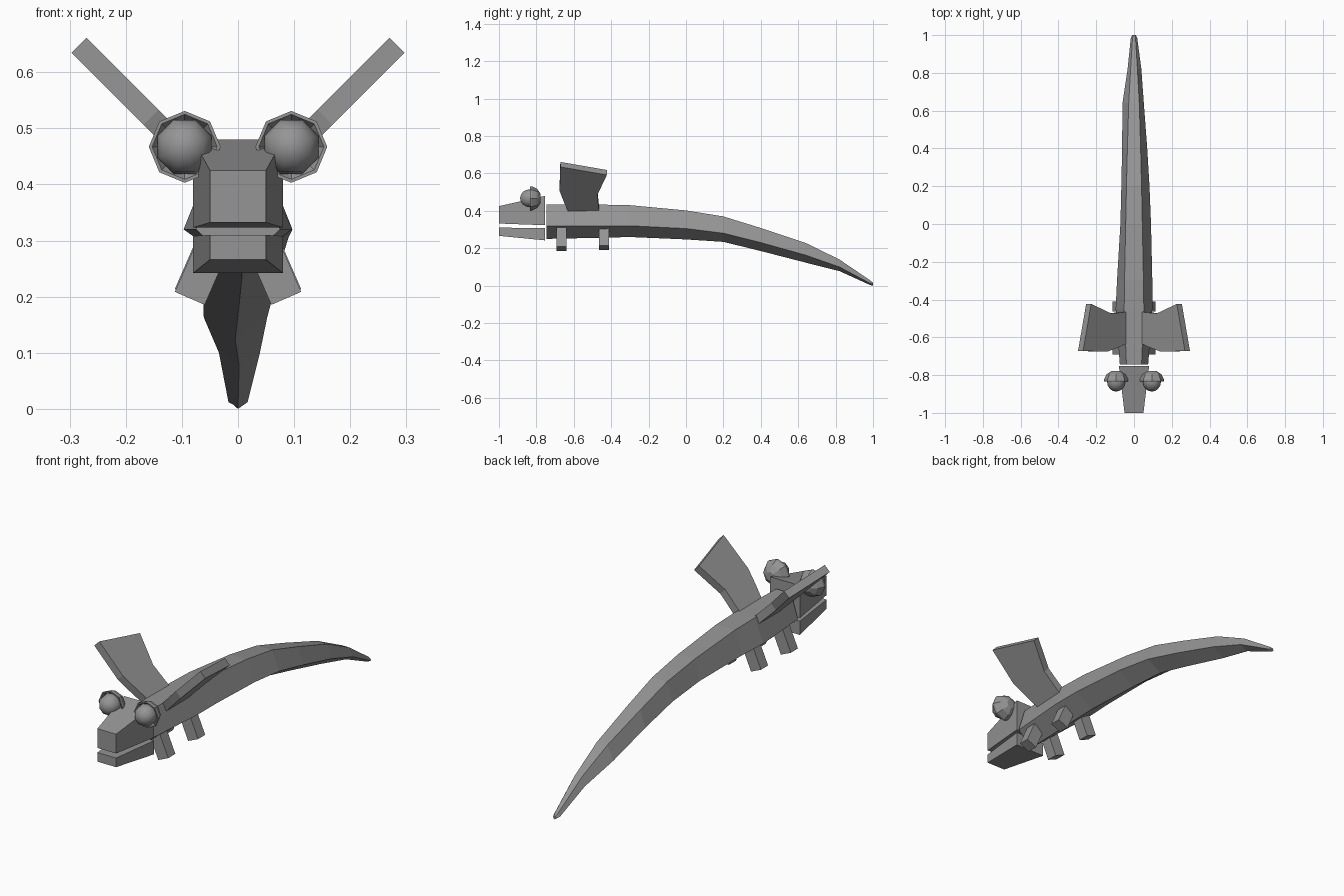
import bpy, bmesh, math
from mathutils import Vector, Matrix

if "Cube" in bpy.data.objects:
    bpy.data.objects.remove(bpy.data.objects["Cube"])

grey = bpy.data.materials.new("grey")
grey.diffuse_color = (0.3, 0.3, 0.3, 1)
grey.use_nodes = True
grey.node_tree.nodes["Principled BSDF"].inputs["Base Color"].default_value = grey.diffuse_color


def finish(name, bm):
    bmesh.ops.recalc_face_normals(bm, faces=bm.faces[:])
    me = bpy.data.meshes.new(name)
    bm.to_mesh(me)
    bm.free()
    me.materials.append(grey)
    ob = bpy.data.objects.new(name, me)
    bpy.context.collection.objects.link(ob)
    return ob


def loft(name, rings):
    """Skin a list of equal rings of points and cap both ends."""
    bm = bmesh.new()
    vs = [[bm.verts.new(p) for p in r] for r in rings]
    n = len(rings[0])
    for a, b in zip(vs, vs[1:]):
        for i in range(n):
            j = (i + 1) % n
            bm.faces.new((a[i], a[j], b[j], b[i]))
    bm.faces.new(vs[0])
    bm.faces.new(vs[-1][::-1])
    return finish(name, bm)


# Body and tail: flat top, side ridge, keel underneath
# y, top z, ridge z, keel z, top half width, left ridge x, right ridge x, keel x
sections = [
    (-0.745, 0.435, 0.320, 0.250, 0.040, -0.075, 0.075, 0.000),
    (-0.450, 0.433, 0.320, 0.256, 0.052, -0.097, 0.097, 0.005),
    (-0.300, 0.430, 0.320, 0.260, 0.050, -0.090, 0.097, 0.005),
    (0.000, 0.402, 0.305, 0.247, 0.044, -0.072, 0.090, 0.007),
    (0.200, 0.370, 0.280, 0.234, 0.040, -0.067, 0.082, 0.007),
    (0.400, 0.308, 0.230, 0.185, 0.035, -0.063, 0.070, 0.002),
    (0.640, 0.228, 0.163, 0.123, 0.028, -0.061, 0.052, -0.005),
    (0.820, 0.140, 0.100, 0.078, 0.018, -0.034, 0.039, 0.002),
    (0.985, 0.028, 0.012, 0.003, 0.008, -0.017, 0.017, 0.000),
    (1.000, 0.015, 0.008, 0.000, 0.004, -0.009, 0.009, 0.000),
]
loft("body", [[(-w, y, t), (w, y, t), (r, y, m), (k, y, b), (l, y, m)]
              for y, t, m, b, w, l, r, k in sections])


# Head halves: tapered blocks, each end given as y, half width, low z, high z
def block(name, ends):
    loft(name, [[(-w, y, a), (w, y, a), (w, y, b), (-w, y, b)]
                for y, w, a, b in ends])


block("upper_head", [(-1, 0.05, 0.332, 0.425), (-0.753, 0.08, 0.323, 0.48)])
block("lower_jaw", [(-1, 0.05, 0.266, 0.31), (-0.753, 0.08, 0.242, 0.308)])

for side, label in ((-1, "left"), (1, "right")):
    # Wing: curved plate leaning out at 45 degrees
    h = 0.0133
    plan = [((0.045, -0.630), (0.045, -0.465)),
            ((0.100, -0.655), (0.095, -0.470)),
            ((0.155, -0.676), (0.135, -0.473)),
            ((0.283, -0.672), (0.240, -0.423))]
    rings = []
    for (xf, yf), (xb, yb) in plan:
        rings.append([(side * (x + s * h), y, x + 0.365 - s * h)
                      for x, y, s in ((xf, yf, 1), (xb, yb, 1),
                                      (xb, yb, -1), (xf, yf, -1))])
    loft(label + "_wing", rings)

    # Legs: short square pegs splayed outwards
    for y, z0, place in ((-0.665, 0.197, "front"), (-0.4375, 0.202, "back")):
        along = Vector((-0.40, 0, 0.917))
        across = Vector((0.917, 0, 0.40)) * 0.029
        foot = Vector((0.086, y, z0))
        rings = []
        for d in (0, 0.11):
            c = foot + along * d
            ring = [c + across * s + Vector((0, t * 0.027, 0))
                    for s, t in ((-1, -1), (1, -1), (1, 1), (-1, 1))]
            rings.append([(side * p.x, p.y, p.z) for p in ring])
        loft(f"{label}_{place}_leg", rings)

    # Eye socket: faceted cup with a thick rim, open to the front
    cx, cy, cz = side * 0.095, -0.835, 0.467
    profile = [(0.046, 0.018), (0.058, 0.0), (0.064, 0.0), (0.064, 0.012),
               (0.050, 0.040), (0.022, 0.058)]
    loft(label + "_eye_socket",
         [[(cx + r * math.sin(i * math.pi / 4), cy + d,
            cz + r * math.cos(i * math.pi / 4)) for i in range(8)]
          for r, d in profile])

    # Eyeball: low-poly smooth sphere
    bm = bmesh.new()
    bmesh.ops.create_uvsphere(
        bm, u_segments=8, v_segments=8, radius=0.052,
        matrix=Matrix.Translation((cx, cy, cz)) @ Matrix.Rotation(math.pi / 2, 4, 'X')
        @ Matrix.Rotation(math.pi / 8, 4, 'Z'))
    for f in bm.faces:
        f.smooth = True
    finish(label + "_eyeball", bm)
